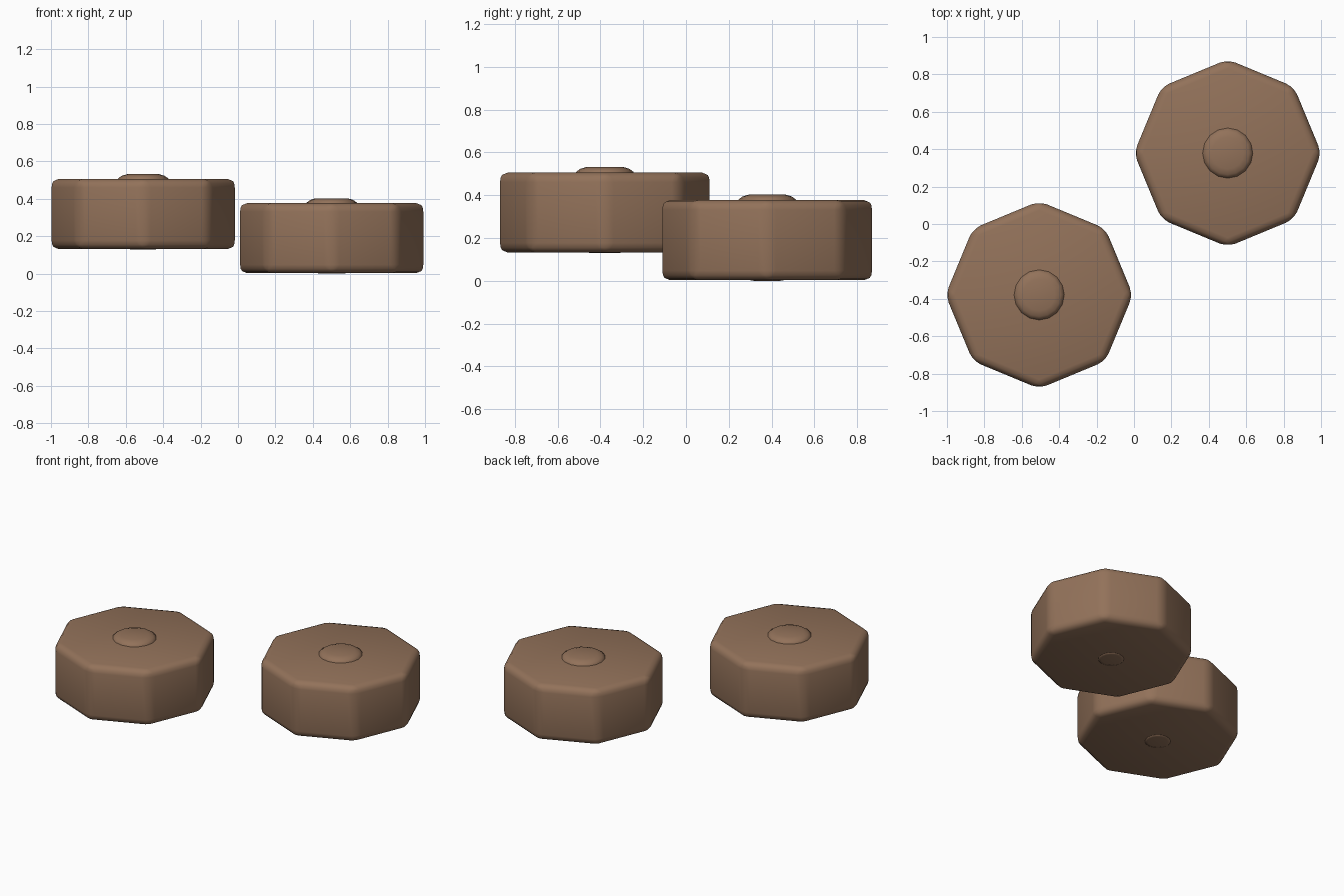
import bpy
import bmesh
import math

if "Cube" in bpy.data.objects:
    bpy.data.objects.remove(bpy.data.objects["Cube"])

brown = bpy.data.materials.new("warm brown")
brown.diffuse_color = (0.29, 0.168, 0.102, 1)
brown.use_nodes = True
brown.node_tree.nodes["Principled BSDF"].inputs["Base Color"].default_value = brown.diffuse_color


def finish(bm, name, location):
    bmesh.ops.recalc_face_normals(bm, faces=bm.faces[:])
    for f in bm.faces:
        f.smooth = True
    mesh = bpy.data.meshes.new(name)
    bm.to_mesh(mesh)
    bm.free()
    mesh.materials.append(brown)
    ob = bpy.data.objects.new(name, mesh)
    ob.location = location
    bpy.context.collection.objects.link(ob)
    return ob


def octagon_block(name, x, y, z0, z1, radius, bevel):
    """Eight-sided block with all edges rounded, corners on the axes."""
    bm = bmesh.new()
    bmesh.ops.create_cone(bm, cap_ends=True, segments=8, radius1=radius,
                          radius2=radius, depth=z1 - z0)
    # put a corner on the x axis whichever way the primitive starts
    v = bm.verts[:][0].co
    step = math.pi / 4
    turn = -(math.atan2(v.y, v.x) % step)
    c, s = math.cos(turn), math.sin(turn)
    for vert in bm.verts:
        px, py = vert.co.x, vert.co.y
        vert.co.x, vert.co.y = px * c - py * s, px * s + py * c
    bmesh.ops.bevel(bm, geom=bm.edges[:], offset=bevel, segments=3,
                    profile=0.5, affect='EDGES')
    return finish(bm, name, (x, y, (z0 + z1) / 2))


def cap(name, x, y, z, rings, sides=16):
    """Low rounded cap made from stacked rings of (radius, height)."""
    bm = bmesh.new()
    loops = []
    for r, h in rings:
        loops.append([bm.verts.new((r * math.cos(a), r * math.sin(a), h))
                      for a in (2 * math.pi * i / sides for i in range(sides))])
    for low, high in zip(loops, loops[1:]):
        for i in range(sides):
            j = (i + 1) % sides
            bm.faces.new((low[i], low[j], high[j], high[i]))
    bm.faces.new(loops[-1])
    bm.faces.new(loops[0][::-1])
    return finish(bm, name, (x, y, z))


# two identical weights, the left one raised
for side, x, y, z in (("left", -0.507, -0.379, 0.129), ("right", 0.501, 0.379, 0.0)):
    octagon_block(side + "_body", x, y, z + 0.003, z + 0.377, 0.501, 0.045)
    cap(side + "_top_knob", x, y, z + 0.377,
        [(0.136, -0.02), (0.134, 0.003), (0.115, 0.017), (0.085, 0.026)])
    # barely proud cap under the body
    cap(side + "_bottom_cap", x, y, z, [(0.06, 0.0), (0.085, 0.004), (0.085, 0.02)])
